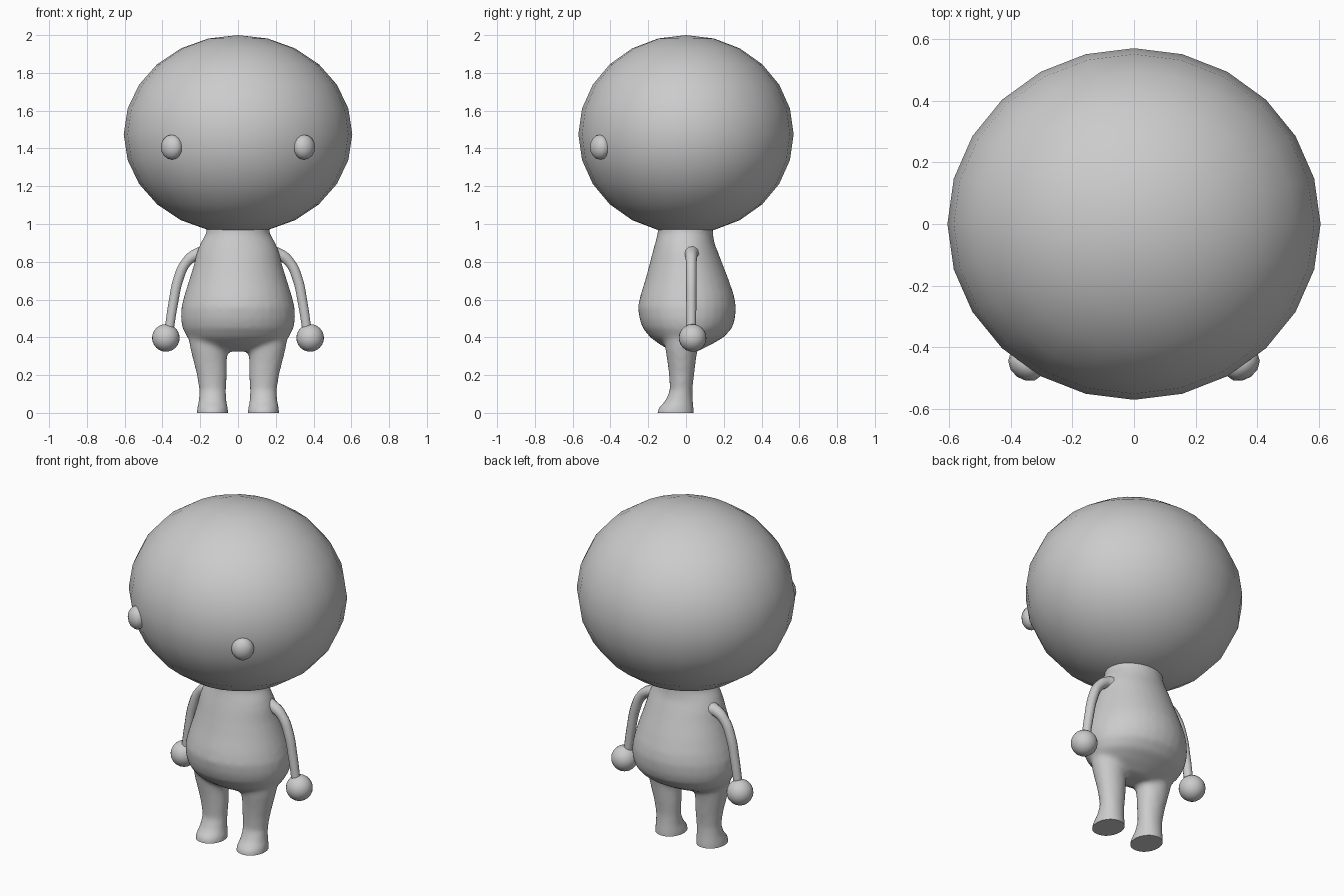
import bpy, bmesh, math
from mathutils import Vector

if "Cube" in bpy.data.objects:
    bpy.data.objects.remove(bpy.data.objects["Cube"])


def smooth(ob):
    for p in ob.data.polygons:
        p.use_smooth = True


def ellipsoid(name, loc, radii, seg, rings, rot_z=0):
    bpy.ops.mesh.primitive_uv_sphere_add(segments=seg, ring_count=rings, radius=1,
                                         location=loc, rotation=(0, 0, rot_z))
    ob = bpy.context.object
    ob.name = name
    ob.scale = radii
    smooth(ob)
    return ob


def loft(bm, rings, n=32):
    """Closed tube through ellipses given as (z, centre x, radius x, y front, y back)."""
    loops = []
    for z, cx, rx, y0, y1 in rings:
        cy, ry = (y0 + y1) / 2, (y1 - y0) / 2
        loops.append([bm.verts.new((cx + rx * math.cos(2 * math.pi * i / n),
                                    cy + ry * math.sin(2 * math.pi * i / n), z))
                      for i in range(n)])
    for a, b in zip(loops, loops[1:]):
        for i in range(n):
            j = (i + 1) % n
            bm.faces.new((a[i], a[j], b[j], b[i]))
    bm.faces.new(loops[0][::-1])
    bm.faces.new(loops[-1])


# Head
ellipsoid("head", (0, 0, 1.475), (0.605, 0.57, 0.525), 24, 12)

# Torso and legs, blended into one skin
torso = [(0.325, 0, 0.12, -0.07, 0.06), (0.36, 0, 0.22, -0.135, 0.13),
         (0.40, 0, 0.27, -0.19, 0.20), (0.45, 0, 0.295, -0.23, 0.245),
         (0.50, 0, 0.303, -0.247, 0.26), (0.56, 0, 0.30, -0.255, 0.265),
         (0.62, 0, 0.285, -0.242, 0.255), (0.70, 0, 0.26, -0.217, 0.228),
         (0.78, 0, 0.235, -0.195, 0.197), (0.85, 0, 0.218, -0.177, 0.17),
         (0.90, 0, 0.198, -0.163, 0.15), (0.95, 0, 0.168, -0.15, 0.143),
         (1.03, 0, 0.165, -0.147, 0.142)]
leg = [(-0.05, 0.135, 0.083, -0.155, 0.042), (0.02, 0.135, 0.083, -0.152, 0.042),
       (0.06, 0.135, 0.074, -0.112, 0.037), (0.12, 0.134, 0.071, -0.085, 0.034),
       (0.20, 0.138, 0.08, -0.09, 0.043), (0.28, 0.148, 0.09, -0.10, 0.053),
       (0.34, 0.153, 0.10, -0.11, 0.062), (0.42, 0.155, 0.11, -0.12, 0.08)]
bm = bmesh.new()
loft(bm, torso)
for s in (-1, 1):
    loft(bm, [(z, s * cx, rx, y0, y1) for z, cx, rx, y0, y1 in leg])
mesh = bpy.data.meshes.new("body")
bm.to_mesh(mesh)
bm.free()
body = bpy.data.objects.new("body", mesh)
bpy.context.collection.objects.link(body)
rm = body.modifiers.new("blend", 'REMESH')
rm.mode = 'VOXEL'
rm.voxel_size = 0.014
sm = body.modifiers.new("soften", 'SMOOTH')
sm.factor = 0.5
sm.iterations = 8
skin = bpy.data.meshes.new_from_object(body.evaluated_get(bpy.context.evaluated_depsgraph_get()))
body.modifiers.clear()

# Flat soles and open neck
bm = bmesh.new()
bm.from_mesh(skin)
for z, d in ((0, -1), (0.975, 1)):
    cut = bmesh.ops.bisect_plane(bm, geom=bm.verts[:] + bm.edges[:] + bm.faces[:],
                                 plane_co=(0, 0, z), plane_no=(0, 0, d), clear_outer=True)
    if z == 0:
        edges = [e for e in cut["geom_cut"] if isinstance(e, bmesh.types.BMEdge)]
        bmesh.ops.holes_fill(bm, edges=edges, sides=0)
bm.to_mesh(skin)
bm.free()
body.data = skin
bpy.ops.object.select_all(action='DESELECT')
body.select_set(True)
bpy.context.view_layer.objects.active = body
bpy.ops.object.shade_smooth_by_angle(angle=math.radians(50))

# Eyes, arms and hands on both sides
arm_path = [(0.16, 0.84, 1.9), (0.22, 0.837, 1.2), (0.275, 0.795, 1), (0.315, 0.71, 1),
            (0.343, 0.58, 0.95), (0.366, 0.43, 0.9)]
for s, side in ((-1, "left"), (1, "right")):
    ellipsoid(side + "_eye", (s * 0.35, -0.455, 1.407), (0.062, 0.05, 0.066), 12, 8,
              s * math.radians(36))
    cu = bpy.data.curves.new(side + "_arm", 'CURVE')
    cu.dimensions = '3D'
    cu.bevel_depth = 0.028
    cu.bevel_resolution = 3
    cu.resolution_u = 6
    sp = cu.splines.new('BEZIER')
    sp.bezier_points.add(len(arm_path) - 1)
    for p, (x, z, r) in zip(sp.bezier_points, arm_path):
        p.co = Vector((s * x, 0.028, z))
        p.radius = r
        p.handle_left_type = p.handle_right_type = 'AUTO'
    bpy.context.collection.objects.link(bpy.data.objects.new(side + "_arm", cu))
    ellipsoid(side + "_hand", (s * 0.382, 0.035, 0.397), (0.073, 0.073, 0.073), 24, 12)
